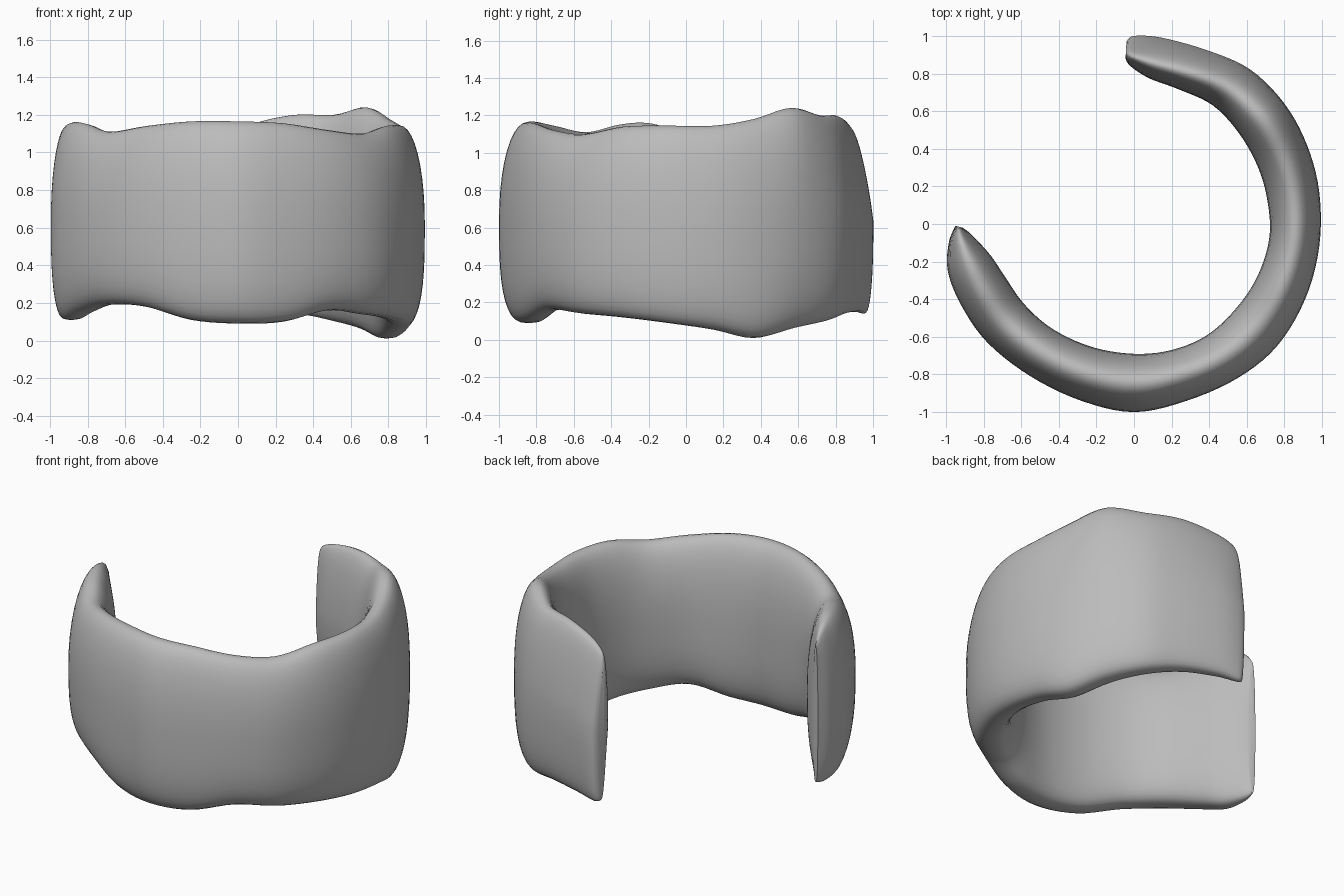
import bpy, bmesh, math
from mathutils import Vector

cube = bpy.data.objects.get("Cube")
if cube:
    bpy.data.objects.remove(cube, do_unlink=True)

# Stations along the band: outer x, y, inner x, y, bottom z, top z
STATIONS = [
    (-.95, -.01, -.91, -.02, .14, 1.04),
    (-.985, -.1, -.86, -.06, .12, 1.12),
    (-.99, -.25, -.76, -.17, .11, 1.16),
    (-.92, -.43, -.68, -.29, .15, 1.15),
    (-.78, -.63, -.58, -.43, .19, 1.11),
    (-.55, -.81, -.43, -.56, .18, 1.14),
    (-.28, -.94, -.22, -.655, .11, 1.165),
    (0, -1, 0, -.69, .09, 1.165),
    (.28, -.94, .2, -.67, .1, 1.155),
    (.55, -.82, .39, -.59, .16, 1.12),
    (.76, -.65, .55, -.44, .14, 1.1),
    (.91, -.4, .66, -.27, .12, 1.14),
    (.985, -.12, .72, -.07, .09, 1.145),
    (.985, .17, .71, .12, .055, 1.145),
    (.92, .42, .66, .3, .01, 1.18),
    (.8, .64, .56, .48, .06, 1.24),
    (.62, .82, .42, .63, .1, 1.2),
    (.4, .92, .24, .715, .14, 1.2),
    (.15, .99, .08, .775, .15, 1.16),
    (0, 1, -.02, .84, .14, 1.1),
    (-.04, .97, -.045, .88, .15, 1.02),
]
STEPS = 5
SIDES = 40


def spline(a, b, c, d, t):
    """Smooth curve between b and c."""
    return .5 * (2 * b + (c - a) * t + (2 * a - 5 * b + 4 * c - d) * t * t
                 + (3 * b - a - 3 * c + d) * t ** 3)


def resample(rows):
    last = len(rows) - 1
    for i in range(last):
        near = [rows[min(max(i + k, 0), last)] for k in (-1, 0, 1, 2)]
        for s in range(STEPS):
            yield i + s / STEPS, [spline(*vals, s / STEPS) for vals in zip(*near)]
    yield last, list(rows[-1])


def power(value, exponent):
    return math.copysign(abs(value) ** exponent, value)


def section(place, row):
    """Lens-shaped ring: rounded towards the top, fuller at the bottom."""
    ox, oy, ix, iy, low, high = row
    outer, inner = Vector((ox, oy, 0)), Vector((ix, iy, 0))
    middle, half = (outer + inner) / 2, (outer - inner) / 2
    # The back end leans outward at its foot
    lean = .35 * min(max((place - 15) / 4, 0), 1)
    for k in range(SIDES):
        angle = math.tau * k / SIDES
        c, s = math.cos(angle), math.sin(angle)
        e = .95 if s > 0 else .7
        u, v = power(c, e), power(s, e)
        p = middle + half * (u * (1 - lean * abs(v)) - lean * v)
        p.z = (low + high) / 2 + v * (high - low) / 2
        yield p


# Open cuff swept through the stations
bm = bmesh.new()
rings = [[bm.verts.new(p) for p in section(place, row)]
         for place, row in resample(STATIONS)]
for a, b in zip(rings, rings[1:]):
    for k in range(SIDES):
        n = (k + 1) % SIDES
        bm.faces.new((a[k], a[n], b[n], b[k]))
# Rounded caps closing both ends
bm.faces.new(rings[0])
bm.faces.new(rings[-1])
bmesh.ops.recalc_face_normals(bm, faces=bm.faces)

mesh = bpy.data.meshes.new("cuff_band")
bm.to_mesh(mesh)
bm.free()
cuff = bpy.data.objects.new("cuff_band", mesh)
bpy.context.collection.objects.link(cuff)

grey = bpy.data.materials.new("plain grey")
grey.use_nodes = True
colour = (.5, .5, .5, 1)
grey.diffuse_color = colour
grey.node_tree.nodes["Principled BSDF"].inputs["Base Color"].default_value = colour
mesh.materials.append(grey)

bpy.ops.object.select_all(action='DESELECT')
cuff.select_set(True)
bpy.context.view_layer.objects.active = cuff
bpy.ops.object.shade_smooth_by_angle(angle=math.radians(50))
